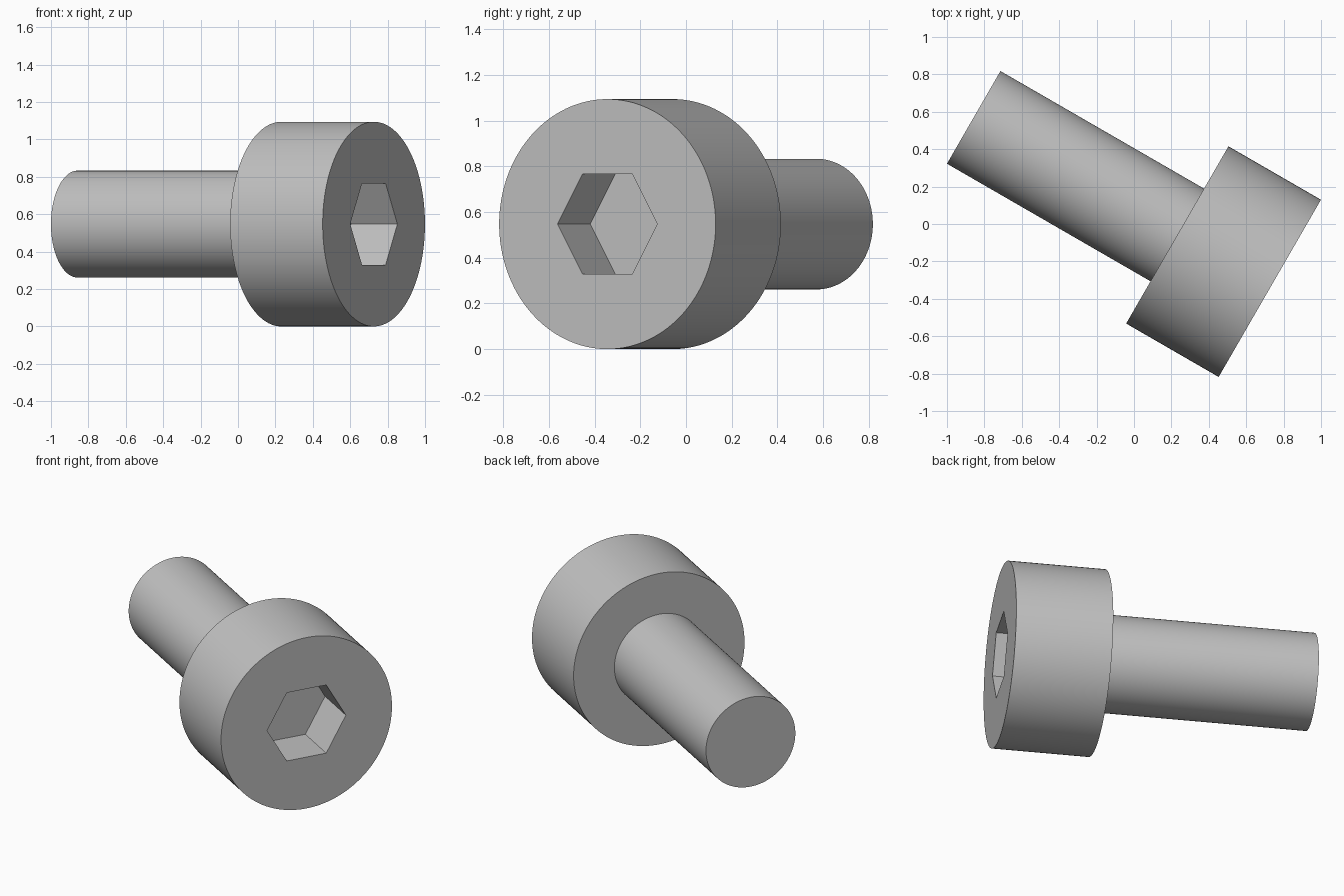
import bpy, bmesh
from math import sin, cos, tau
from mathutils import Matrix, Vector

if "Cube" in bpy.data.objects:
    bpy.data.objects.remove(bpy.data.objects["Cube"], do_unlink=True)

SIDES = 128
SHAFT_R, HEAD_R, HEX_R = 0.286, 0.547, 0.252
SHAFT_LEN, HEAD_LEN, SOCKET_DEPTH = 1.257, 0.571, 0.286
TOTAL = SHAFT_LEN + HEAD_LEN

steel = bpy.data.materials.new("grey steel")
steel.use_nodes = True
colour = (0.53, 0.53, 0.53, 1)
steel.diffuse_color = colour
steel.node_tree.nodes["Principled BSDF"].inputs["Base Color"].default_value = colour

bm = bmesh.new()


def ring(radius, z, sides=SIDES):
    """Loop of vertices around the screw axis."""
    return [bm.verts.new((radius * cos(tau * i / sides), radius * sin(tau * i / sides), z))
            for i in range(sides)]


def skin(a, b):
    """Quads between two loops of equal count."""
    for i in range(len(a)):
        j = (i + 1) % len(a)
        bm.faces.new((a[i], a[j], b[j], b[i]))


# Shaft, shoulder and head as one stepped body
body = [ring(SHAFT_R, 0), ring(SHAFT_R, SHAFT_LEN),
        ring(HEAD_R, SHAFT_LEN), ring(HEAD_R, TOTAL)]
for lower, upper in zip(body, body[1:]):
    skin(lower, upper)
bm.faces.new(body[0])

# Hexagonal socket with a flat floor
rim = ring(HEX_R, TOTAL, 6)
floor = ring(HEX_R, TOTAL - SOCKET_DEPTH, 6)
skin(rim, floor)
bm.faces.new(floor)

# Head face around the socket opening
border = [bm.edges.get((loop[i - 1], loop[i])) for loop in (body[-1], rim) for i in range(len(loop))]
bmesh.ops.triangle_fill(bm, edges=border, use_beauty=True)
bmesh.ops.recalc_face_normals(bm, faces=bm.faces)

# Lay the screw on its side, head turned to the front left
axis = Vector((cos(tau / 12), -sin(tau / 12), 0))
up = Vector((0, 0, 1))
side = up.cross(axis)
turn = Matrix((side, up, axis)).transposed().to_4x4()
bm.transform(Matrix.Translation((-0.857, 0.57, HEAD_R)) @ turn)

mesh = bpy.data.meshes.new("socket_head_screw")
bm.to_mesh(mesh)
bm.free()
mesh.materials.append(steel)
screw = bpy.data.objects.new("socket_head_screw", mesh)
bpy.context.collection.objects.link(screw)

bpy.ops.object.select_all(action="DESELECT")
screw.select_set(True)
bpy.context.view_layer.objects.active = screw
bpy.ops.object.shade_smooth_by_angle()
